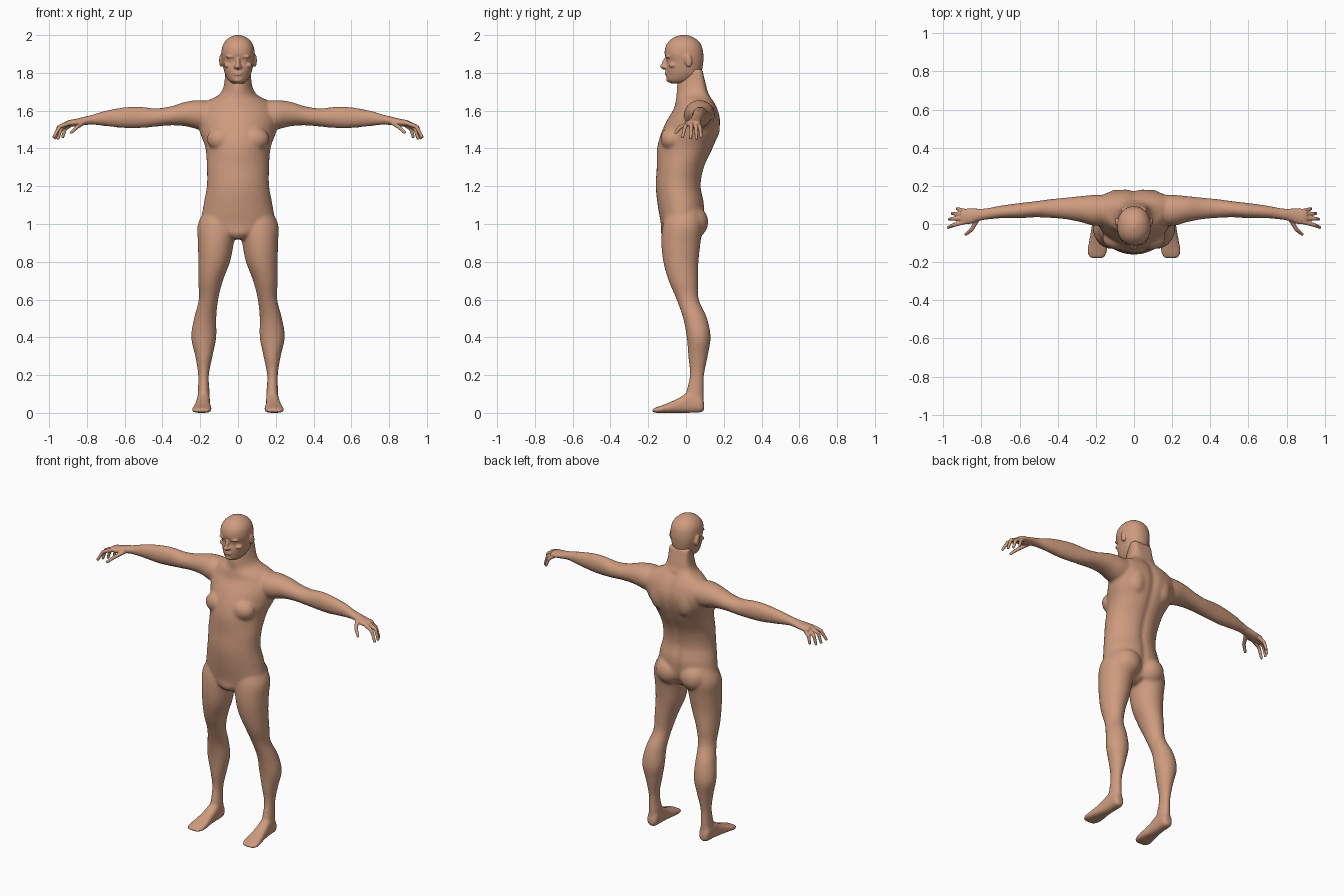
import bpy
import bmesh
import math
from mathutils import Matrix, Vector

cube = bpy.data.objects.get("Cube")
if cube:
    bpy.data.objects.remove(cube, do_unlink=True)

skin = bpy.data.materials.new("skin")
skin.use_nodes = True
colour = (0.62, 0.33, 0.21, 1)
skin.diffuse_color = colour
skin.node_tree.nodes["Principled BSDF"].inputs["Base Color"].default_value = colour

SIDES = (1, -1)
# For each loft axis: which coordinates are the station and the two widths
ORDER = {"z": (2, 0, 1), "x": (0, 1, 2), "y": (1, 0, 2)}


def spline(rows, steps=5):
    """Catmull-Rom resampling of a list of sections."""
    rows = [Vector(r) for r in rows]
    out = []
    for i in range(len(rows) - 1):
        a, b = rows[max(i - 1, 0)], rows[i]
        c, d = rows[i + 1], rows[min(i + 2, len(rows) - 1)]
        for s in range(steps):
            t = s / steps
            out.append(b + (c - a) * t / 2
                       + (a * 2 - b * 5 + c * 4 - d) * t * t / 2
                       + (b * 3 - a - c * 3 + d) * t ** 3 / 2)
    return out + [rows[-1]]


def loft(bm, axis, rows, side=1, power=1.0, warp=None, count=36):
    """Closed skin through rows of (station, min a, max a, min b, max b)."""
    rings = []
    for pos, a0, a1, b0, b1 in spline(rows):
        ring = []
        for k in range(count):
            ang = math.tau * k / count
            c, s = math.cos(ang), math.sin(ang)
            c = math.copysign(abs(c) ** power, c)
            s = math.copysign(abs(s) ** power, s)
            co = Vector((0, 0, 0))
            for index, value in zip(ORDER[axis], (pos,
                                                  (a0 + a1 + (a1 - a0) * c) / 2,
                                                  (b0 + b1 + (b1 - b0) * s) / 2)):
                co[index] = value
            if warp:
                co = warp(co, c, s)
            co.x *= side
            ring.append(bm.verts.new(co))
        rings.append(ring)
    for low, high in zip(rings, rings[1:]):
        for k in range(count):
            n = (k + 1) % count
            bm.faces.new((low[k], low[n], high[n], high[k]))
    bm.faces.new(rings[0])
    bm.faces.new(rings[-1])


def blob(bm, centre, radii, side=1, tilt=0):
    """Ellipsoid, tilted about x."""
    x, y, z = centre
    matrix = (Matrix.Translation((x * side, y, z))
              @ Matrix.Rotation(math.radians(tilt), 4, "X")
              @ Matrix.Diagonal((*radii, 1)))
    bmesh.ops.create_icosphere(bm, subdivisions=3, radius=1, matrix=matrix)


def finish(bm, name, voxel, smoothing):
    """Fuse the overlapping volumes into one smooth surface."""
    bmesh.ops.recalc_face_normals(bm, faces=bm.faces)
    mesh = bpy.data.meshes.new(name)
    bm.to_mesh(mesh)
    bm.free()
    mesh.materials.append(skin)
    obj = bpy.data.objects.new(name, mesh)
    bpy.context.collection.objects.link(obj)
    fuse = obj.modifiers.new("fuse", "REMESH")
    fuse.mode = "VOXEL"
    fuse.voxel_size = voxel
    fuse.use_smooth_shade = True
    relax = obj.modifiers.new("relax", "SMOOTH")
    relax.factor = 0.5
    relax.iterations = smoothing
    bpy.context.view_layer.objects.active = obj
    for modifier in ("fuse", "relax"):
        bpy.ops.object.modifier_apply(modifier=modifier)
    obj.data.shade_smooth()
    return obj


def torso_warp(co, c, s):
    """Swing the shoulders back and press in the spine."""
    if co.z > 1.3:
        co.y += 0.035 * c * c * min((co.z - 1.3) / 0.2, 1)
    if s > 0 and 0.95 < co.z < 1.68:
        co.y -= 0.012 * math.exp(-(co.x / 0.025) ** 2)
    return co


# Torso and neck: height, half width, front, back
torso = [
    (.92, .04, -.11, .02), (.95, .12, -.13, .06), (1.0, .19, -.133, .09),
    (1.1, .183, -.15, .1), (1.2, .165, -.16, .083), (1.3, .165, -.155, .1),
    (1.4, .172, -.153, .145), (1.48, .2, -.132, .175), (1.55, .215, -.1, .183),
    (1.61, .205, -.065, .168), (1.65, .165, -.055, .147), (1.675, .115, -.05, .13),
    (1.7, .088, -.05, .115), (1.74, .074, -.047, .105), (1.82, .066, -.03, .085),
]
# Leg: height, inner, outer, front, back
leg = [
    (1.1, .04, .16, -.09, .07), (1.0, .005, .212, -.122, .09),
    (.9, .022, .212, -.13, .077), (.8, .042, .21, -.12, .066),
    (.7, .08, .21, -.092, .064), (.6, .105, .208, -.05, .068),
    (.5, .115, .233, -.015, .112), (.4, .115, .248, .004, .13),
    (.3, .135, .226, .012, .115), (.2, .154, .211, .02, .096),
    (.1, .15, .213, .0, .094), (.03, .15, .214, .0, .092),
]
# Foot: depth, inner, outer, sole, top
foot = [
    (.096, .165, .2, .015, .05), (.08, .15, .215, .003, .09),
    (.02, .148, .218, .0, .11), (-.04, .147, .226, .0, .078),
    (-.1, .14, .238, .0, .05), (-.15, .142, .245, .0, .032),
    (-.18, .16, .23, .004, .02),
]
# Arm: reach, front, back, underside, top
arm = [
    (.1, .0, .15, 1.5, 1.64), (.2, -.01, .153, 1.5, 1.656),
    (.28, .01, .146, 1.518, 1.646), (.36, .025, .138, 1.522, 1.622),
    (.44, .032, .13, 1.515, 1.612), (.52, .035, .119, 1.508, 1.621),
    (.6, .03, .11, 1.508, 1.618), (.7, .03, .096, 1.518, 1.6),
    (.76, .024, .085, 1.525, 1.582), (.82, .02, .078, 1.529, 1.565),
]

body = bmesh.new()
loft(body, "z", [(z, -w, w, f, b) for z, w, f, b in torso], warp=torso_warp)
blob(body, (0, -.1, .96), (.035, .035, .035))
for side in SIDES:
    loft(body, "z", leg, side)
    loft(body, "y", foot, side, power=0.75)
    loft(body, "x", arm, side)
    # Buttock, shoulder blade and chest muscle
    blob(body, (.085, .04, 1.01), (.085, .078, .085), side)
    blob(body, (.09, .135, 1.52), (.06, .045, .09), side)
    blob(body, (.085, -.075, 1.45), (.08, .06, .065), side)
finish(body, "body", 0.008, 8)

# Head: height, half width, face, back
skull = [
    (1.745, .03, -.08, -.01), (1.76, .05, -.1, .04), (1.79, .067, -.105, .075),
    (1.82, .076, -.107, .086), (1.862, .084, -.102, .092), (1.9, .088, -.113, .092),
    (1.94, .083, -.108, .084), (1.97, .066, -.088, .065), (1.99, .041, -.06, .035),
    (2.001, .012, -.025, .0),
]
head = bmesh.new()
loft(head, "z", [(z, -w, w, f, b) for z, w, f, b in skull], power=0.92)
# Nose, lips and chin
blob(head, (0, -.112, 1.85), (.011, .016, .036), tilt=-18)
blob(head, (0, -.121, 1.834), (.013, .018, .011))
for z in (1.792, 1.803):
    blob(head, (0, -.101, z), (.027, .011, .005))
blob(head, (0, -.089, 1.764), (.026, .016, .015))
for side in SIDES:
    blob(head, (.014, -.113, 1.831), (.009, .011, .008), side)
    # Brow, eyelid, cheekbone and ear
    blob(head, (.035, -.093, 1.886), (.03, .017, .009), side)
    blob(head, (.034, -.086, 1.867), (.015, .013, .009), side)
    blob(head, (.052, -.07, 1.84), (.024, .022, .014), side)
    blob(head, (.09, .012, 1.865), (.01, .02, .035), side, tilt=12)
finish(head, "head", 0.005, 3)

# Palm: reach, front, back, underside, top
palm = [
    (.77, .025, .08, 1.527, 1.578), (.82, .015, .08, 1.523, 1.566),
    (.86, .0, .081, 1.517, 1.556), (.895, .0, .078, 1.518, 1.55),
    (.91, .01, .068, 1.524, 1.543),
]
# Knuckle, middle joint and tip of each finger
fingers = {
    "index": ((.89, .01, 1.535), (.945, -.005, 1.515), (.974, -.018, 1.462)),
    "middle": ((.895, .03, 1.537), (.95, .028, 1.513), (.968, .025, 1.456)),
    "ring": ((.89, .05, 1.535), (.937, .054, 1.505), (.953, .055, 1.453)),
    "little": ((.88, .066, 1.53), (.916, .076, 1.503), (.927, .08, 1.462)),
    "thumb": ((.82, .025, 1.535), (.852, -.03, 1.513), (.882, -.054, 1.485)),
}
for side, name in zip(SIDES, ("left_hand", "right_hand")):
    hand = bmesh.new()
    loft(hand, "x", palm, side)
    for joints in fingers.values():
        base, middle, tip = (Vector(j) for j in joints)
        steps = 24
        for i in range(steps + 1):
            t = 2 * i / steps
            point = base.lerp(middle, t) if t < 1 else middle.lerp(tip, t - 1)
            r = 0.0125 - 0.002 * t
            blob(hand, point, (r, r, r), side)
    finish(hand, name, 0.004, 3)
